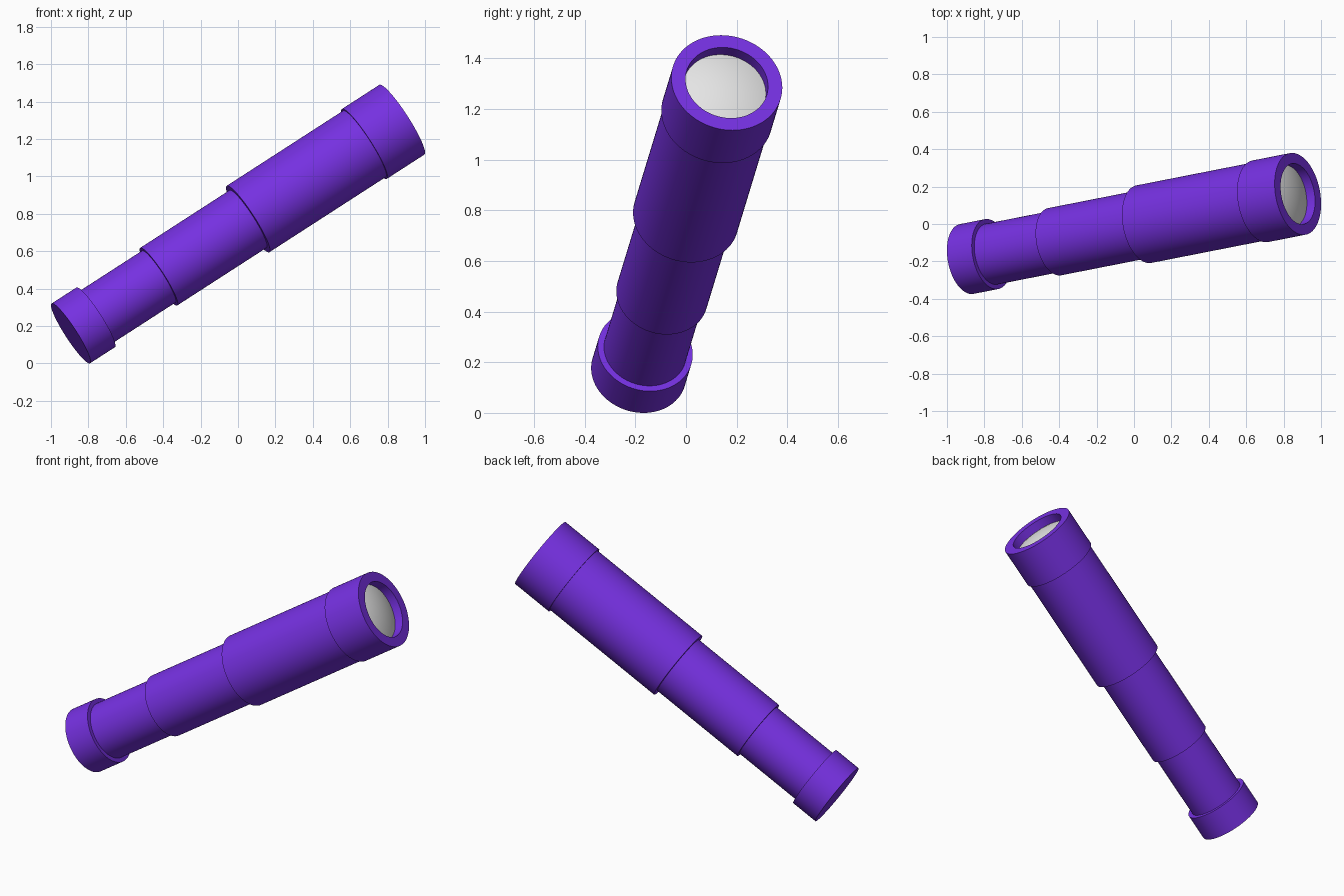
import bpy, bmesh, math
from mathutils import Vector, Matrix

if "Cube" in bpy.data.objects:
    bpy.data.objects.remove(bpy.data.objects["Cube"])

SEGMENTS = 96

# Sight line: centres of the eyepiece face and of the front rim
BACK = Vector((-0.894, -0.187, 0.1605))
FRONT = Vector((0.876, 0.161, 1.303))
AXIS = FRONT - BACK
LENGTH = AXIS.length
PLACE = Matrix.Translation(BACK) @ AXIS.to_track_quat('Z', 'Y').to_matrix().to_4x4()


def material(name, colour):
    m = bpy.data.materials.new(name)
    m.diffuse_color = (*colour, 1.0)
    m.use_nodes = True
    m.node_tree.nodes["Principled BSDF"].inputs["Base Color"].default_value = m.diffuse_color
    return m


def lathe(name, profile, mat):
    """Turn a (radius, distance along axis) profile; radius 0 closes at a point."""
    bm = bmesh.new()
    rings = []
    for r, t in profile:
        if r == 0:
            rings.append([bm.verts.new((0, 0, t))] * SEGMENTS)
        else:
            rings.append([bm.verts.new((r * math.cos(a), r * math.sin(a), t))
                          for a in (2 * math.pi * i / SEGMENTS for i in range(SEGMENTS))])
    for low, high in zip(rings, rings[1:]):
        for i in range(SEGMENTS):
            j = (i + 1) % SEGMENTS
            corners = list(dict.fromkeys((low[i], low[j], high[j], high[i])))
            bm.faces.new(corners)
    bm.transform(PLACE)
    mesh = bpy.data.meshes.new(name)
    bm.to_mesh(mesh)
    bm.free()
    mesh.materials.append(mat)
    obj = bpy.data.objects.new(name, mesh)
    bpy.context.collection.objects.link(obj)
    bpy.ops.object.select_all(action='DESELECT')
    obj.select_set(True)
    bpy.context.view_layer.objects.active = obj
    bpy.ops.object.shade_smooth_by_angle(angle=math.radians(35))
    return obj


purple = material("purple", (0.18, 0.03, 0.75))
glass = material("pale_glass", (0.78, 0.78, 0.78))

# Eyepiece and the three telescoping tubes, each slid into the next
for name, radius, start, end in (
        ("eyepiece", 0.190, 0.0, 0.16),
        ("small_tube", 0.165, 0.14, 0.60),
        ("middle_tube", 0.183, 0.567, 1.18),
        ("main_barrel", 0.211, 1.143, 1.93)):
    lathe(name, [(0, start), (radius, start), (radius, end), (0, end)], purple)

# Front collar with a recessed opening
OUTER, HOLE, DEPTH = 0.222, 0.165, 0.053
lathe("front_collar", [(0, LENGTH - 0.242), (OUTER, LENGTH - 0.242), (OUTER, LENGTH),
                       (HOLE, LENGTH), (HOLE, LENGTH - 0.10), (0, LENGTH - 0.10)], purple)

# Gently domed lens set inside the opening
SAG = 0.028
dome = [(HOLE * k / 10, LENGTH - DEPTH + SAG * (1 - (k / 10) ** 2)) for k in range(10, -1, -1)]
lathe("lens", [(0, LENGTH - 0.08), (HOLE, LENGTH - 0.08)] + dome, glass)
